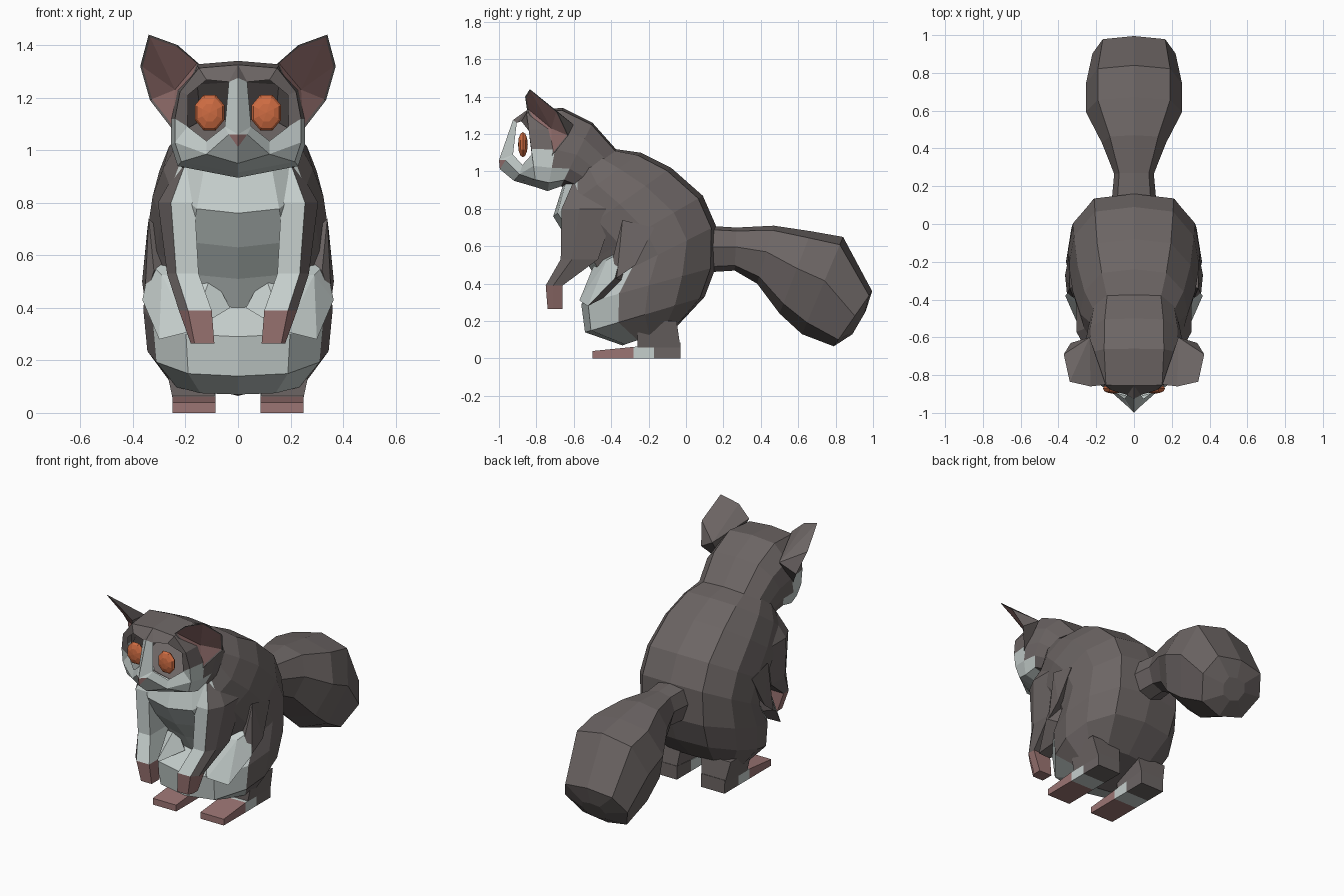
import bpy, bmesh
from mathutils import Matrix, Vector

cube = bpy.data.objects.get("Cube")
if cube:
    bpy.data.objects.remove(cube, do_unlink=True)


def material(name, colour):
    m = bpy.data.materials.new(name)
    m.use_nodes = True
    m.diffuse_color = (*colour, 1)
    m.node_tree.nodes["Principled BSDF"].inputs["Base Color"].default_value = (*colour, 1)
    return m


FUR, PALE, PINK, ORANGE = range(4)
MATERIALS = [material("grey_brown_fur", (0.15, 0.13, 0.127)),
             material("pale_grey_fur", (0.56, 0.62, 0.605)),
             material("pink_skin", (0.33, 0.178, 0.172)),
             material("orange_eye", (0.62, 0.15, 0.055))]


def finish(name, bm):
    """Turn the half on the +x side into a mirrored object."""
    mesh = bpy.data.meshes.new(name)
    bm.to_mesh(mesh)
    bm.free()
    for m in MATERIALS:
        mesh.materials.append(m)
    ob = bpy.data.objects.new(name, mesh)
    bpy.context.collection.objects.link(ob)
    mod = ob.modifiers.new("Mirror", 'MIRROR')
    mod.use_clip = True
    mod.merge_threshold = 0.002


def build(name, verts, faces, rule, rim=0):
    """Make a mesh (a convex hull when faces is None); rule picks each face's colour."""
    bm = bmesh.new()
    vs = [bm.verts.new(v) for v in verts]
    if faces is None:
        bmesh.ops.convex_hull(bm, input=vs)
        bmesh.ops.delete(bm, geom=[v for v in bm.verts if not v.link_faces], context='VERTS')
    else:
        for f in faces:
            bm.faces.new([vs[i] for i in f])
    bmesh.ops.recalc_face_normals(bm, faces=bm.faces)
    for i, f in enumerate(bm.faces):
        f.material_index = rule(i, f.calc_center_median(), f.normal)
    if rim:
        inner = [f for f in bm.faces if f.material_index == PINK]
        for f in bmesh.ops.inset_region(bm, faces=inner, thickness=rim, use_even_offset=True)["faces"]:
            f.material_index = FUR
    finish(name, bm)


def loft(rings, closed=True, caps=(True, True)):
    """Join rings of equal length into strips of quads, then cap the ends."""
    n = len(rings[0])
    verts = [p for r in rings for p in r]
    faces = []
    for k in range(len(rings) - 1):
        for j in range(n if closed else n - 1):
            a, b = k * n + j, k * n + (j + 1) % n
            faces.append((a, b, b + n, a + n))
    last = (len(rings) - 1) * n
    if caps[0]:
        faces.append(tuple(range(n)))
    if caps[1]:
        faces.append(tuple(range(last, last + n)))
    return verts, faces


# half cross-sections: share of width, share of the way from back to belly
TORSO = [(0, 0), (.6, .04), (.92, .25), (1, .5), (.9, .72), (.55, .95), (0, 1)]
SKULL = [(0, 0), (.62, .03), (.92, .25), (1, .5), (1, .72), (.9, .9), (0, 1)]
ROUND = [(0, 0), (.75, .08), (1, .45), (.7, .88), (0, 1)]


def sections(rows, profile):
    return [[(u * w, y0 + (y1 - y0) * t, z0 + (z1 - z0) * t) for u, t in profile]
            for y0, z0, y1, z1, w in rows]


def all_fur(i, c, n):
    return FUR


# body: pale chest, belly and lap, furry flanks behind the arms
def body_colour(i, c, n):
    row, strip = divmod(i, 6)
    if row > 6 or strip < 4 or (strip == 4 and row in (2, 3)):
        return FUR
    return PALE


body_rows = [(-.38, 1.12, -.66, .92, .235), (-.24, 1.10, -.71, .76, .285),
             (-.08, 1.02, -.63, .63, .325), (.09, .87, -.53, .51, .345),
             (.16, .71, -.46, .40, .35), (.16, .49, -.56, .29, .36),
             (.10, .33, -.54, .14, .345), (-.05, .17, -.34, .07, .26)]
build("body", *loft(sections(body_rows, TORSO), False), body_colour)

# tail
tail_rows = [(.10, .71, .10, .46, .12), (.27, .70, .26, .47, .105),
             (.47, .71, .38, .40, .17), (.67, .68, .50, .24, .255),
             (.84, .65, .62, .13, .255), (.995, .36, .79, .065, .22),
             (.96, .25, .89, .13, .08)]
build("tail", *loft(sections(tail_rows, ROUND), False), all_fur)

# head: shell lofted from inside the neck, then a face with open eye sockets
head_rows = [(-.34, 1.08, -.58, .90, .225), (-.50, 1.26, -.67, .92, .25),
             (-.66, 1.34, -.74, .895, .255), (-.855, 1.325, -.80, .915, .24)]
verts, faces = loft(sections(head_rows, SKULL), False, (False, False))
shell = len(faces)
p = len(verts) - 7          # first point of the front shell ring
f = len(verts)              # first point of the face
verts += [(0, -.925, 1.275), (.035, -.905, 1.26), (.05, -.925, 1.09),
          (0, -1, 1.06), (.035, -.965, 1.06), (0, -.995, 1.012),
          (.12, -.88, 1.268), (.19, -.835, 1.21), (.192, -.825, 1.09),
          (.12, -.875, 1.035), (0, -.92, .95), (.12, -.89, .985)]
faces += [(p, f + 1, f), (p, p + 1, f + 6, f + 1), (p + 1, p + 2, f + 7, f + 6),
          (p + 2, p + 3, f + 8, f + 7), (p + 3, p + 4, f + 8),
          (p + 4, f + 11, f + 9, f + 8), (p + 4, p + 5, f + 11),
          (p + 5, p + 6, f + 10, f + 11), (f + 9, f + 11, f + 4, f + 2),
          (f + 11, f + 10, f + 5, f + 4), (f, f + 1, f + 2, f + 3),
          (f + 2, f + 4, f + 3), (f + 3, f + 4, f + 5)]


def head_colour(i, c, n):
    if i == len(faces) - 1:
        return PINK
    if i >= shell:
        return FUR if i < shell + 4 else PALE
    return PALE if c.y < -.68 and c.z < 1.1 else FUR


build("head", verts, faces, head_colour)

# ears: a cupped pink front and a furry back sharing one rim
ear_rim = [(.15, -.85, 1.33), (.23, -.86, 1.40), (.34, -.835, 1.44),
           (.372, -.69, 1.32), (.335, -.63, 1.19), (.25, -.72, 1.08)]
ear_faces = [(i, (i + 1) % 6, c) for c in (6, 7) for i in range(6)]
build("ears", ear_rim + [(.24, -.72, 1.23), (.235, -.60, 1.25)], ear_faces,
      lambda i, c, n: PINK if i < 6 else FUR, rim=.01)

# eyes: flattened eight-sided balls with a pole facing forward
bm = bmesh.new()
bmesh.ops.create_uvsphere(bm, u_segments=8, v_segments=6, radius=1,
                          matrix=Matrix.Rotation(.393, 4, 'Z'))
for v in bm.verts:
    v.co = Vector((.108 + v.co.x * .061, -.872 + v.co.z * .026, 1.143 + v.co.y * .073))
bmesh.ops.recalc_face_normals(bm, faces=bm.faces)
for face in bm.faces:
    face.material_index = ORANGE
finish("eyes", bm)


# arms: inner x, edge of the pale front, outer x, front y, outer y, back y, height
def arm_colour(i, c, n):
    if c.z < .39:
        return PINK
    return PALE if n.y < -.75 or n.x < -.5 else FUR


arm_rows = [(.15, .20, .22, -.60, -.54, -.40, .95),
            (.165, .255, .305, -.665, -.57, -.38, .80),
            (.15, .235, .27, -.67, -.61, -.47, .53),
            (.10, .19, .225, -.75, -.71, -.66, .39),
            (.09, .165, .18, -.74, -.71, -.66, .265)]
arm_rings = [[(a, f0, z), (m, f0, z), (b, f1, z), (b, k, z), (a, k, z)]
             for a, m, b, f0, f1, k, z in arm_rows]
build("arms", *loft(arm_rings), arm_colour)

# haunches: low furry folds on the flanks
build("haunches", [(.34, -.34, .74), (.345, -.17, .70), (.365, -.27, .50),
                   (.355, -.37, .43), (.32, -.39, .54), (.2, -.3, .6)], None, all_fur)

# knees: pale thighs rising either side of the lap
build("knees", [(.03, -.49, .40), (.10, -.48, .53), (.29, -.425, .525), (.335, -.345, .57),
                (.364, -.38, .43), (.18, -.57, .31), (.30, -.525, .28), (.2, -.3, .4)], None,
      lambda i, c, n: FUR if n.y > .2 else PALE)

# legs
leg_rings = [[(a, y0, z), (b, y0, z), (b, y1, z), (a, y1, z)]
             for a, b, y0, y1, z in [(.09, .25, -.26, -.03, .06), (.07, .28, -.26, -.05, .2)]]
build("legs", *loft(leg_rings), all_fur)

# feet: pink toes, pale instep, furry heel
foot_rings = [[(.085, y, 0), (.25, y, 0), (.25, y, z), (.085, y, z)]
              for y, z in [(-.5, .04), (-.28, .062), (-.17, .072), (-.03, .085)]]
build("feet", *loft(foot_rings),
      lambda i, c, n: PINK if c.y < -.28 else PALE if c.y < -.17 else FUR)
